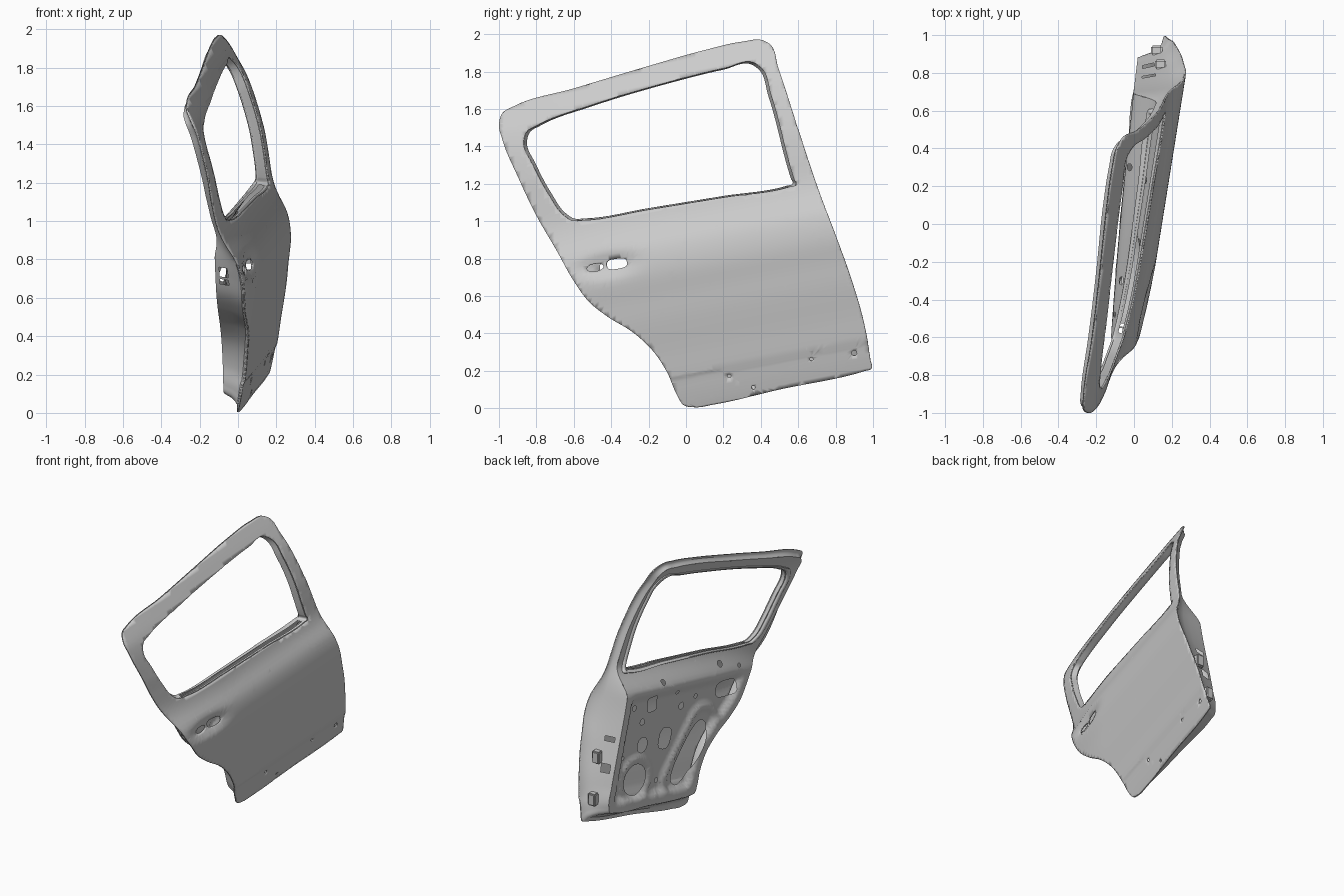
import bpy, bmesh, math
from mathutils import Vector as V

if "Cube" in bpy.data.objects:
    bpy.data.objects.remove(bpy.data.objects["Cube"])

# Control points (y, z): skin outline and the matching, inset outline of the inner panel
OUTER = [(.05, .005), (-.01, .015), (-.05, .075), (-.1, .19), (-.18, .31), (-.29, .41), (-.42, .49),
         (-.52, .57), (-.6, .68), (-.69, .84), (-.8, 1.03), (-.9, 1.24), (-.98, 1.43), (-1, 1.52),
         (-.98, 1.58), (-.92, 1.615), (-.6, 1.71), (-.2, 1.83), (.1, 1.915), (.3, 1.96), (.41, 1.967),
         (.45, 1.945), (.49, 1.83), (.6, 1.49), (.7, 1.19), (.79, .95), (.88, .7), (.95, .46),
         (.985, .26), (.99, .21), (.96, .2), (.5, .1), (.15, .02)]
INNER = [(.06, .105), (0, .11), (-.02, .15), (-.05, .25), (-.12, .37), (-.24, .47), (-.38, .55),
         (-.48, .63), (-.55, .73), (-.63, .87), (-.74, 1.05), (-.86, 1.25), (-.95, 1.44), (-.965, 1.515),
         (-.945, 1.545), (-.89, 1.575), (-.59, 1.67), (-.19, 1.79), (.1, 1.875), (.3, 1.915), (.4, 1.92),
         (.425, 1.9), (.455, 1.82), (.57, 1.48), (.66, 1.19), (.72, .94), (.79, .68), (.85, .45),
         (.88, .31), (.87, .265), (.82, .245), (.48, .18), (.17, .12)]
WINDOW = [(-.85, 1.43), (-.835, 1.475), (-.78, 1.51), (-.5, 1.615), (-.1, 1.735), (.2, 1.81), (.35, 1.838),
          (.39, 1.81), (.44, 1.67), (.56, 1.23), (.57, 1.2), (.54, 1.19), (.2, 1.135), (-.2, 1.07),
          (-.54, 1.015), (-.6, 1.015), (-.64, 1.04), (-.72, 1.15), (-.8, 1.3)]
# Outward bulge of the skin against height above the sloping sill
BULGE = [(-.05, -.02), (0, 0), (.08, .022), (.165, .042), (.18, .05), (.32, .075), (.5, .11), (.62, .127),
         (.77, .148), (.9, .137), (1.02, .09), (1.1, .07), (1.25, .055), (1.4, .035), (1.65, -.03),
         (1.8, -.1), (1.92, -.165)]


def smooth(t):
    t = max(0, min(1, t))
    return t * t * (3 - 2 * t)


def closed_curve(pts, sub=8):
    p = [V(q) for q in pts]
    n = len(p)
    dirs = []
    for i in range(n):
        a, b = p[i] - p[i - 1], p[(i + 1) % n] - p[i]
        dirs.append((a / a.length_squared + b / b.length_squared).normalized())
    out = []
    for i in range(n):
        a, b = p[i], p[(i + 1) % n]
        L = (b - a).length
        for k in range(sub):
            t = k / sub
            out.append(a * (1 + 2 * t) * (1 - t) ** 2 + dirs[i] * L * t * (1 - t) ** 2
                       + b * t * t * (3 - 2 * t) + dirs[(i + 1) % n] * L * t * t * (t - 1))
    return out


def oval(cy, cz, ry, rz, angle=0, power=2, n=24):
    out, ca, sa = [], math.cos(math.radians(angle)), math.sin(math.radians(angle))
    for k in range(n):
        c, s = math.cos(k * math.tau / n), math.sin(k * math.tau / n)
        u = ry * math.copysign(abs(c) ** (2 / power), c)
        v = rz * math.copysign(abs(s) ** (2 / power), s)
        out.append(V((cy + u * ca - v * sa, cz + u * sa + v * ca)))
    return out


def bulge(w):
    P = BULGE
    i = max(0, min(len(P) - 2, sum(1 for q in P if q[0] <= w) - 1))

    def slope(j):
        a, b = P[max(0, j - 1)], P[min(len(P) - 1, j + 1)]
        return (b[1] - a[1]) / (b[0] - a[0])
    (a, fa), (b, fb) = P[i], P[i + 1]
    h = b - a
    t = max(0, min(1, (w - a) / h))
    return (fa * (1 + 2 * t) * (1 - t) ** 2 + slope(i) * h * t * (1 - t) ** 2
            + fb * t * t * (3 - 2 * t) + slope(i + 1) * h * t * t * (t - 1))


def base_x(y, z):
    w = z - .19 * y
    bend = .15 * max(0, -y - .2) ** 2 * (1 - .75 * smooth((w - 1.1) / .6))
    return .16 * y + bulge(w) - bend


def skin_x(y, z):
    u, v = y + .42, z - .765
    u, v = u * .987 + v * .16, v * .987 - u * .16
    return base_x(y, z) - .028 * math.exp(-((u / .15) ** 2 + (v / .055) ** 2) ** 1.5)


def inner_x(y, z):
    w = z - .19 * y
    k = smooth((w - .92) / .22)
    return (-.075 + .09 * y + .02 * y * y) * (1 - k) + (base_x(y, z) - .05) * k


outer, inner, win = closed_curve(OUTER), closed_curve(INNER), closed_curve(WINDOW)
mid = V((-.1, 1.4))


def scaled(loop, s):
    return [mid + (p - mid) * s for p in loop]


def panel_x(y, z):
    # recessed field and raised ribs round the service and speaker openings
    p, w = V((y, z)), z - .19 * y
    d = min((p - q).length for q in inner)
    x = inner_x(y, z) + .035 * smooth((d - .05) / .06) * (1 - smooth((w - .84) / .1))
    a, b = V((.16, .26)), V((-.1, .56))
    t = max(0, min(1, (p - a).dot(b - a) / (b - a).length_squared))
    rib = (p - (a + (b - a) * t)).length
    x -= .022 * math.exp(-((rib - .14) / .03) ** 2) * smooth((d - .04) / .06)
    return x - .018 * math.exp(-(((p - V((.58, .4))).length - .15) / .025) ** 2) * smooth((d - .03) / .06)


def finish(bm, name, angle=35):
    me = bpy.data.meshes.new(name)
    bm.to_mesh(me)
    bm.free()
    ob = bpy.data.objects.new(name, me)
    bpy.context.collection.objects.link(ob)
    bpy.ops.object.select_all(action='DESELECT')
    ob.select_set(True)
    bpy.context.view_layer.objects.active = ob
    bpy.ops.object.shade_smooth_by_angle(angle=math.radians(angle))
    return ob


def sheet(name, loops, depth, side, step):
    # flat filled outline with holes, diced into a grid, then pushed to its depth
    bm = bmesh.new()
    for lp in loops:
        vs = [bm.verts.new((0, p.x, p.y)) for p in lp]
        for i in range(len(vs)):
            bm.edges.new((vs[i - 1], vs[i]))
    bmesh.ops.triangle_fill(bm, use_beauty=True, edges=bm.edges[:], normal=(1, 0, 0))
    for k in range(1, int(2.1 / step)):
        for co, no in (((0, -1.003 + k * step, 0), (0, 1, 0)), ((0, 0, -.03 + k * step), (0, -.19, 1))):
            bmesh.ops.bisect_plane(bm, geom=bm.verts[:] + bm.edges[:] + bm.faces[:], dist=1e-5,
                                   plane_co=co, plane_no=no)
    bmesh.ops.remove_doubles(bm, verts=bm.verts[:], dist=.003)
    bm.normal_update()
    flip = [f for f in bm.faces if f.normal.x * side < 0]
    bmesh.ops.reverse_faces(bm, faces=flip)
    for v in bm.verts:
        v.co.x = depth(v.co.y, v.co.z)
    return finish(bm, name, 50)


def wall(name, la, lb, rings, skip=lambda r, c: False):
    # lofted strip: each ring is (blend from loop a to b, depth from skin to inner panel)
    bm = bmesh.new()
    rows = []
    for inset, depth in rings:
        row = []
        for a, b in zip(la, lb):
            y, z = a.lerp(b, inset)
            xo = base_x(y, z) - .009
            row.append(bm.verts.new((xo + (inner_x(y, z) - xo) * depth, y, z)))
        rows.append(row)
    for r in range(len(rows) - 1):
        for i in range(len(la)):
            q = (rows[r][i - 1], rows[r][i], rows[r + 1][i], rows[r + 1][i - 1])
            c = sum((v.co for v in q), V((0, 0, 0))) / 4
            if not skip(r, c):
                bm.faces.new(q)
    bmesh.ops.recalc_face_normals(bm, faces=bm.faces[:])
    return finish(bm, name, 40)


# Outer skin with window, handle and trim-clip holes
win_skin = scaled(win, 1.025)
skin_holes = [win_skin, oval(-.37, .772, .055, .027, 9, 3), oval(-.485, .752, .045, .02, 9)]
skin_holes += [oval(y, z, r, r, n=10) for y, z, r in
               ((.23, .172, .01), (.36, .11, .01), (.67, .262, .01), (.9, .295, .014))]
skin = sheet("outer_skin", [outer] + skin_holes, skin_x, 1, .03)
sol = skin.modifiers.new("thickness", 'SOLIDIFY')
sol.thickness, sol.offset = .008, -1

# Inner panel with speaker, service and fixing holes
panel_holes = [win, oval(.58, .4, .11, .11), oval(.03, .41, .24, .085, 132, 2.6, 32),
               oval(.27, .6, .06, .075, 20, 3), oval(.5, .63, .05, .055), oval(-.36, .75, .1, .06, 9, 3),
               oval(.4, .9, .045, .055, 0, 5)]
panel_holes += [oval(y, z, r, r, n=12) for y, z, r in
                ((.58, .93, .02), (.5, .8, .022), (.3, 1.03, .018), (-.3, .95, .022), (.1, .78, .024),
                 (-.05, .8, .016), (.15, .9, .014), (.7, .6, .014), (.36, .32, .016), (-.48, .88, .014))]
sheet("inner_panel", [inner] + panel_holes, panel_x, -1, .024)

# Hinge and latch side walls, with openings
openings = [V(p) for p in ((.79, .77), (.84, .56), (-.575, .73), (-.55, .67))]
wall("edge_wall", outer, inner,
     [(0, 0), (.35, .1), (.55, .3), (.75, .55), (.9, .85), (1, 1)],
     lambda r, c: r == 3 and any((c.yz - p).length < .03 for p in openings))

# Window reveal, open along the belt for the glass slot
wall("window_reveal", win_skin, win, [(0, 0), (.2, .25), (.8, .7), (1, 1)],
     lambda r, c: r == 1 and c.z - .19 * c.y < 1.14 and -.58 < c.y < .53)

# Raised seal channel round the inside of the window
wall("window_seal_channel", scaled(win, 1.01), scaled(win, 1.06),
     [(0, .95), (.1, 1.2), (.3, 1.3), (.7, 1.3), (.9, 1.2), (1, .95)])

# Low hinge plates on the rear wall
for name, loc in (("upper_hinge_plate", (.14, .845, .64)), ("lower_hinge_plate", (.12, .92, .36))):
    bm = bmesh.new()
    bmesh.ops.create_cube(bm, size=1)
    for v in bm.verts:
        v.co = V((v.co.x * .06, v.co.y * .05, v.co.z * .09)) + V(loc)
    bmesh.ops.bevel(bm, geom=bm.edges[:], offset=.008, segments=2, affect='EDGES')
    finish(bm, name)
